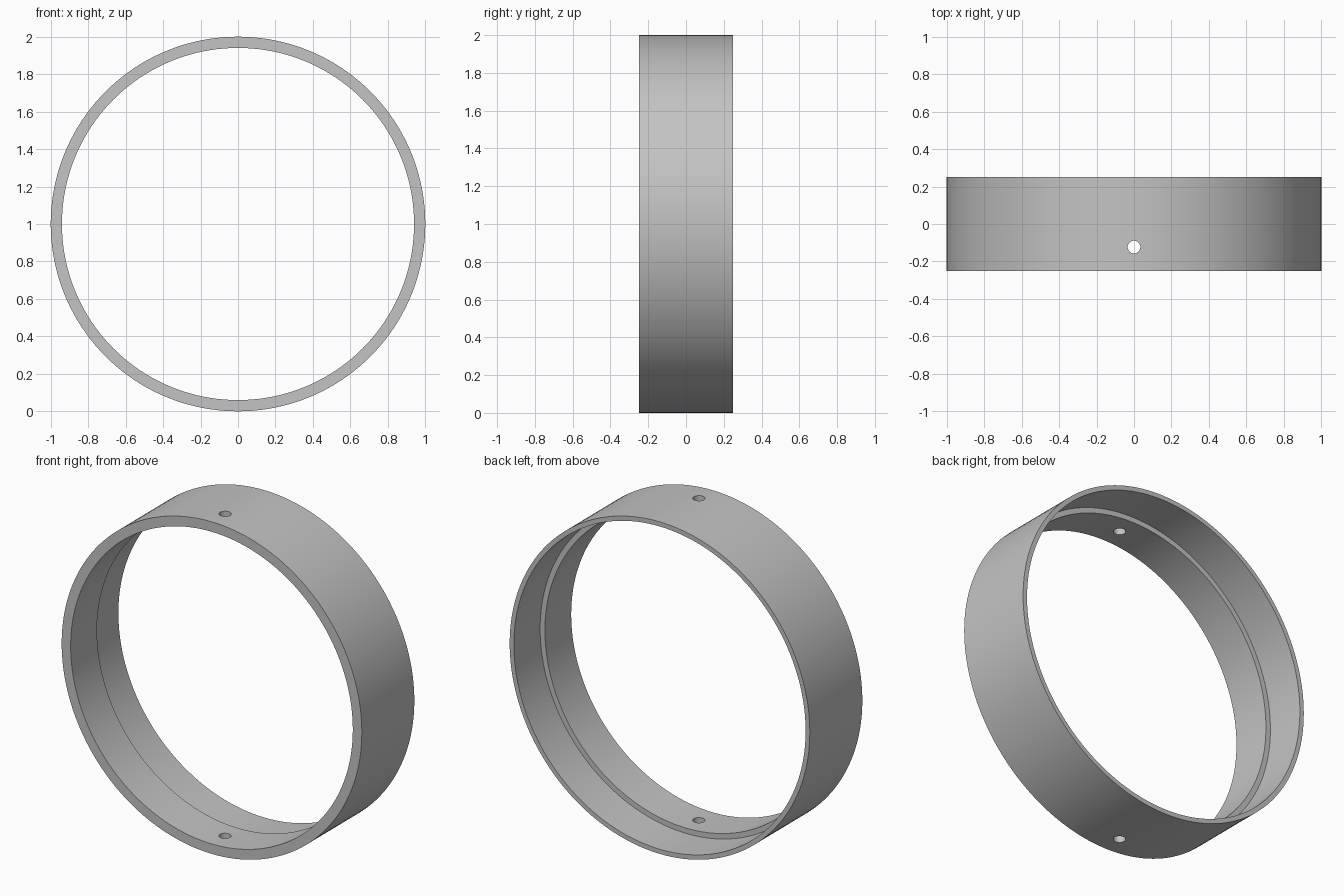
import bpy
import bmesh
import math
from mathutils import Matrix, Vector

cube = bpy.data.objects.get("Cube")
if cube:
    bpy.data.objects.remove(cube, do_unlink=True)

OUTER, INNER, RECESS = 1.0, 0.94, 0.972
HALF_DEPTH = 0.25
HOLE_RADIUS, HOLE_Y = 0.034, -0.123
SEGMENTS = 160

grey = bpy.data.materials.new("plain grey")
grey.use_nodes = True
colour = (0.55, 0.55, 0.55, 1)
grey.diffuse_color = colour
grey.node_tree.nodes["Principled BSDF"].inputs["Base Color"].default_value = colour


def add_object(name, bm):
    bmesh.ops.recalc_face_normals(bm, faces=bm.faces)
    mesh = bpy.data.meshes.new(name)
    bm.to_mesh(mesh)
    bm.free()
    mesh.materials.append(grey)
    obj = bpy.data.objects.new(name, mesh)
    bpy.context.collection.objects.link(obj)
    return obj


# Ring: stepped (radius, y) section turned about the y axis
section = [(OUTER, -HALF_DEPTH), (OUTER, HALF_DEPTH), (RECESS, HALF_DEPTH),
           (RECESS, 0), (INNER, 0), (INNER, -HALF_DEPTH)]
centre = Vector((0, 0, OUTER))
bm = bmesh.new()
verts = [bm.verts.new((r, y, OUTER)) for r, y in section]
edges = [bm.edges.new((v, verts[i - 1])) for i, v in enumerate(verts)]
bmesh.ops.spin(bm, geom=verts + edges, cent=centre, axis=(0, 1, 0),
               angle=math.tau, steps=SEGMENTS, use_merge=True)
bmesh.ops.remove_doubles(bm, verts=bm.verts, dist=0.0001)
ring = add_object("stepped_ring", bm)

# Pin hole running through the top and bottom walls
bm = bmesh.new()
bmesh.ops.create_cone(bm, cap_ends=True, segments=32, radius1=HOLE_RADIUS,
                      radius2=HOLE_RADIUS, depth=3,
                      matrix=Matrix.Translation((0, HOLE_Y, OUTER)))
cutter = add_object("hole_cutter", bm)
cutter.hide_render = True

drill = ring.modifiers.new("pin holes", 'BOOLEAN')
drill.operation = 'DIFFERENCE'
drill.solver = 'EXACT'
drill.object = cutter

# Apply the cut, discard the cutter and smooth the curved walls
bpy.ops.object.select_all(action='DESELECT')
ring.select_set(True)
bpy.context.view_layer.objects.active = ring
bpy.ops.object.modifier_apply(modifier=drill.name)
bpy.data.objects.remove(cutter, do_unlink=True)
bpy.ops.object.shade_smooth_by_angle(angle=math.radians(30))
